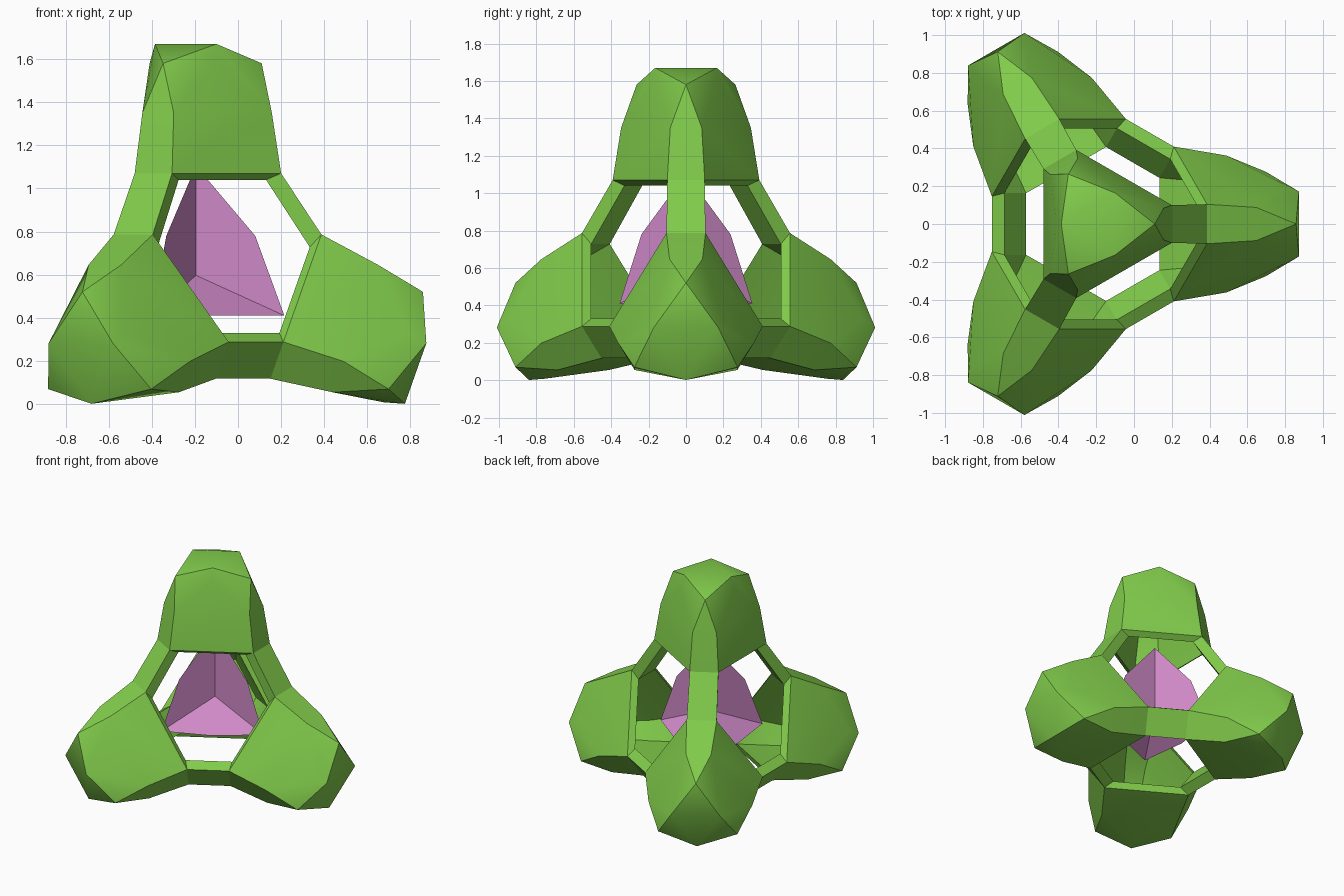
import bpy, bmesh, math
from mathutils import Vector, Matrix

if "Cube" in bpy.data.objects:
    bpy.data.objects.remove(bpy.data.objects["Cube"])

AX = -0.195                       # x of the vertical three-fold axis


def material(name, col):
    m = bpy.data.materials.new(name)
    m.diffuse_color = (*col, 1)
    m.use_nodes = True
    m.node_tree.nodes["Principled BSDF"].inputs["Base Color"].default_value = m.diffuse_color
    return m


GREEN = material("leaf green", (0.22, 0.60, 0.07))
PINK = material("orchid pink", (0.62, 0.25, 0.57))


def spin(p, k):
    return Matrix.Rotation(math.radians(120 * k), 3, 'Z') @ Vector(p)


def finish(bm, name, mat, smooth=None):
    bmesh.ops.recalc_face_normals(bm, faces=bm.faces)
    bmesh.ops.translate(bm, verts=bm.verts, vec=(AX, 0, 0))
    me = bpy.data.meshes.new(name)
    bm.to_mesh(me)
    bm.free()
    me.materials.append(mat)
    ob = bpy.data.objects.new(name, me)
    bpy.context.collection.objects.link(ob)
    if smooth:
        bpy.context.view_layer.objects.active = ob
        ob.select_set(True)
        bpy.ops.object.shade_smooth_by_angle(angle=math.radians(smooth))
        ob.select_set(False)
    return ob


def ring(a, b, z):
    """Triangle with cut corners, as six points."""
    return [spin((a, s * b, z), k) for k in range(3) for s in (-1, 1)]


def place(p, i):
    """Lobe 0 is the upright one; lobes 1-3 are its tilted copies."""
    if i == 0:
        return Vector(p)
    c, s, f = 1 / 3, math.sqrt(8) / 3, 1.045
    q = (-0.61 + f * (c * p[0] + s * p[2]), f * p[1],
         0.77 + f * (s * p[0] - c * p[2]))
    return spin(q, i - 1)


OUT = ring(0.395, 0.10, 1.07)     # outer rim
LIP = ring(0.325, 0.095, 1.04)    # inner rim


def hull_shell(bm, pts, rim_z):
    """Convex shell over the points, left open at the rim."""
    vs = [bm.verts.new(p) for p in pts]
    bmesh.ops.convex_hull(bm, input=vs)
    cap = [f for f in bm.faces if all(abs(v.co.z - rim_z) < 1e-4 for v in f.verts)]
    bmesh.ops.delete(bm, geom=cap, context='FACES')
    return vs[:6]


# Four hollow lobes
for i, name in enumerate(("top_lobe", "right_lobe", "back_lobe", "front_lobe")):
    bm = bmesh.new()
    mid = ring(0.352, 0.084, 1.35)
    crown = [spin(p, k) for k in range(3)
             for p in ((0.305, 0, 1.58), (-0.215, 0, 1.58), (-0.19, 0, 1.67))]
    rim = hull_shell(bm, OUT + mid + crown, 1.07)
    lip = hull_shell(bm, LIP + ring(0.28, 0.07, 1.35) + ring(0.20, 0.06, 1.50), 1.04)
    for k in range(6):
        n = (k + 1) % 6
        bm.faces.new((rim[k], rim[n], lip[n], lip[k]))
    for v in bm.verts:
        v.co = place(v.co, i)
    finish(bm, name, GREEN, 25)


# Six struts joining the rim corners
def corner(i, k):
    return [place(p, i) for r in (OUT, LIP) for p in r[2 * k:2 * k + 2]]


joints = [(0, k, k + 1, 0) for k in range(3)]
joints += [(k + 1, 1, (k + 1) % 3 + 1, 2) for k in range(3)]
for n, (i, a, j, b) in enumerate(joints):
    bm = bmesh.new()
    vs = [bm.verts.new(p) for p in corner(i, a) + corner(j, b)]
    bmesh.ops.convex_hull(bm, input=vs)
    finish(bm, f"strut_{n + 1}", GREEN)

# Inner core: six thin sheets meeting at the centre
bm = bmesh.new()
C = (0, 0, 0.597)
T, M, V, L = (0, 0, 1.105), (0.275, 0, 0.78), (0.41, 0, 0.41), (-0.25, 0, 0.41)
for k in range(3):
    bm.faces.new([bm.verts.new(p) for p in (C, spin(V, k), spin(M, k), T)])
    bm.faces.new([bm.verts.new(p) for p in
                  (C, spin(V, k), spin(L, k + 2), spin(V, k + 1))])
bmesh.ops.remove_doubles(bm, verts=bm.verts, dist=1e-4)
finish(bm, "core_sheets", PINK)
